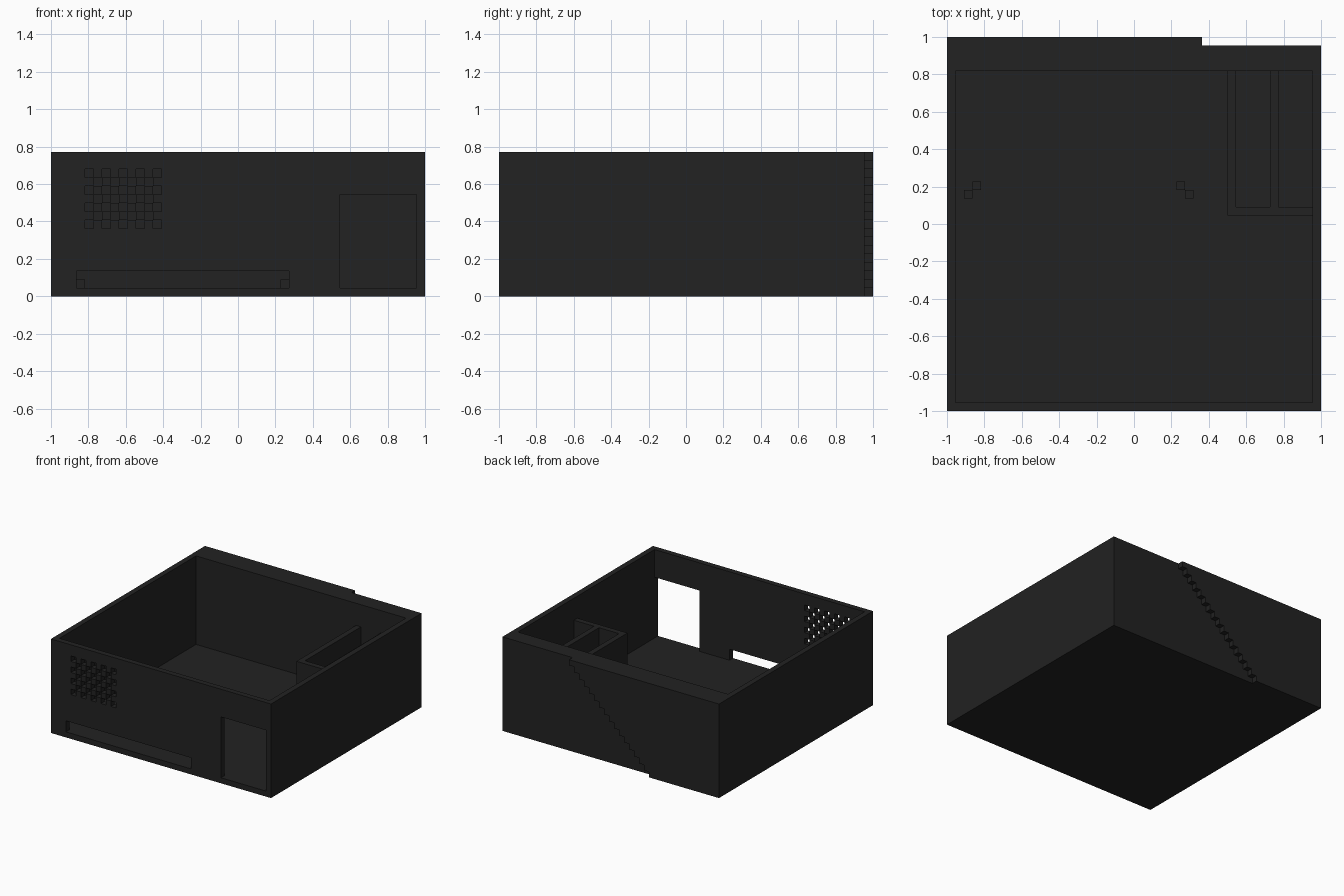
import bpy
import bmesh

cube = bpy.data.objects.get("Cube")
if cube:
    bpy.data.objects.remove(cube, do_unlink=True)

# The case is laid out in whole blocks: 44 wide, 44 deep, 17 high
U = 1 / 22
WIDE, DEEP, HIGH = 44, 44, 17

charcoal = bpy.data.materials.new("charcoal")
charcoal.use_nodes = True
COLOUR = (0.016, 0.016, 0.016, 1)
charcoal.diffuse_color = COLOUR
charcoal.node_tree.nodes["Principled BSDF"].inputs["Base Color"].default_value = COLOUR


def place(x, y, z):
    """Turn block coordinates into centred model coordinates."""
    return (x * U - 1, y * U - 1, z * U)


def prism(bm, outline, y0, y1):
    """Extrude an x-z outline from y0 to y1."""
    face = bm.faces.new([bm.verts.new(place(x, y0, z)) for x, z in outline])
    new = bmesh.ops.extrude_face_region(bm, geom=[face])["geom"]
    verts = [v for v in new if isinstance(v, bmesh.types.BMVert)]
    bmesh.ops.translate(bm, verts=verts, vec=(0, (y1 - y0) * U, 0))


def box(bm, x0, x1, y0, y1, z0, z1):
    prism(bm, [(x0, z0), (x1, z0), (x1, z1), (x0, z1)], y0, y1)


def finish(name, bm):
    bmesh.ops.recalc_face_normals(bm, faces=bm.faces[:])
    mesh = bpy.data.meshes.new(name)
    bm.to_mesh(mesh)
    bm.free()
    mesh.materials.append(charcoal)
    bpy.context.collection.objects.link(bpy.data.objects.new(name, mesh))


def boxes(name, *parts):
    bm = bmesh.new()
    for part in parts:
        box(bm, *part)
    finish(name, bm)


# Floor, side walls and thick back wall
BACK = DEEP - 1
boxes("floor", (0, WIDE, 0, BACK, 0, 1))
boxes("right_wall", (0, 1, 1, BACK, 1, HIGH))
boxes("left_wall", (WIDE - 1, WIDE, 1, BACK, 1, HIGH))
boxes("back_wall", (1, WIDE - 1, 40, BACK, 1, HIGH))

# Raised back panel with a stepped diagonal edge
outline = [(0, HIGH), (0, 0)]
for row in range(HIGH):
    outline += [(14 + row, row), (14 + row, row + 1)]
bm = bmesh.new()
prism(bm, outline, BACK, DEEP)
finish("stepped_back_panel", bm)

# Front wall, framed around the slot, the doorway and the grille
DOOR_L, DOOR_R, DOOR_TOP = 34, 43, 12
SLOT_L, SLOT_R, SLOT_TOP = 3, 28, 3
VENT_L, VENT_R, VENT_Z, VENT_TOP = 4, 13, 8, 15
boxes("front_wall",
      (0, WIDE, 0, 1, VENT_TOP, HIGH),
      (0, VENT_L, 0, 1, SLOT_TOP, VENT_TOP),
      (VENT_L, VENT_R, 0, 1, SLOT_TOP, VENT_Z),
      (VENT_R, DOOR_L, 0, 1, SLOT_TOP, VENT_TOP),
      (0, SLOT_L, 0, 1, 1, SLOT_TOP),
      (SLOT_R, DOOR_L, 0, 1, 1, SLOT_TOP),
      (DOOR_L, DOOR_R, 0, 1, DOOR_TOP, VENT_TOP),
      (DOOR_R, WIDE, 0, 1, 1, VENT_TOP))

# Chequered grille: every other block is left open
boxes("vent_grille", *[(x, x + 1, 0, 1, z, z + 1)
                       for x in range(VENT_L, VENT_R)
                       for z in range(VENT_Z, VENT_TOP)
                       if (x - VENT_L + z - VENT_Z) % 2])

# Two low compartments in the back corner
TOP = 13
boxes("compartment_side", (33, 34, 23, 40, 1, TOP))
boxes("compartment_front", (34, 43, 23, 24, 1, TOP))
boxes("compartment_divider", (38, 39, 24, 40, 1, TOP))

# Pairs of floor pegs lined up with the slot ends
for side, outer, inner in (("right", 2, 3), ("left", 28, 27)):
    boxes(side + "_floor_pegs",
          (outer, outer + 1, 25, 26, 1, 2),
          (inner, inner + 1, 26, 27, 1, 2))
